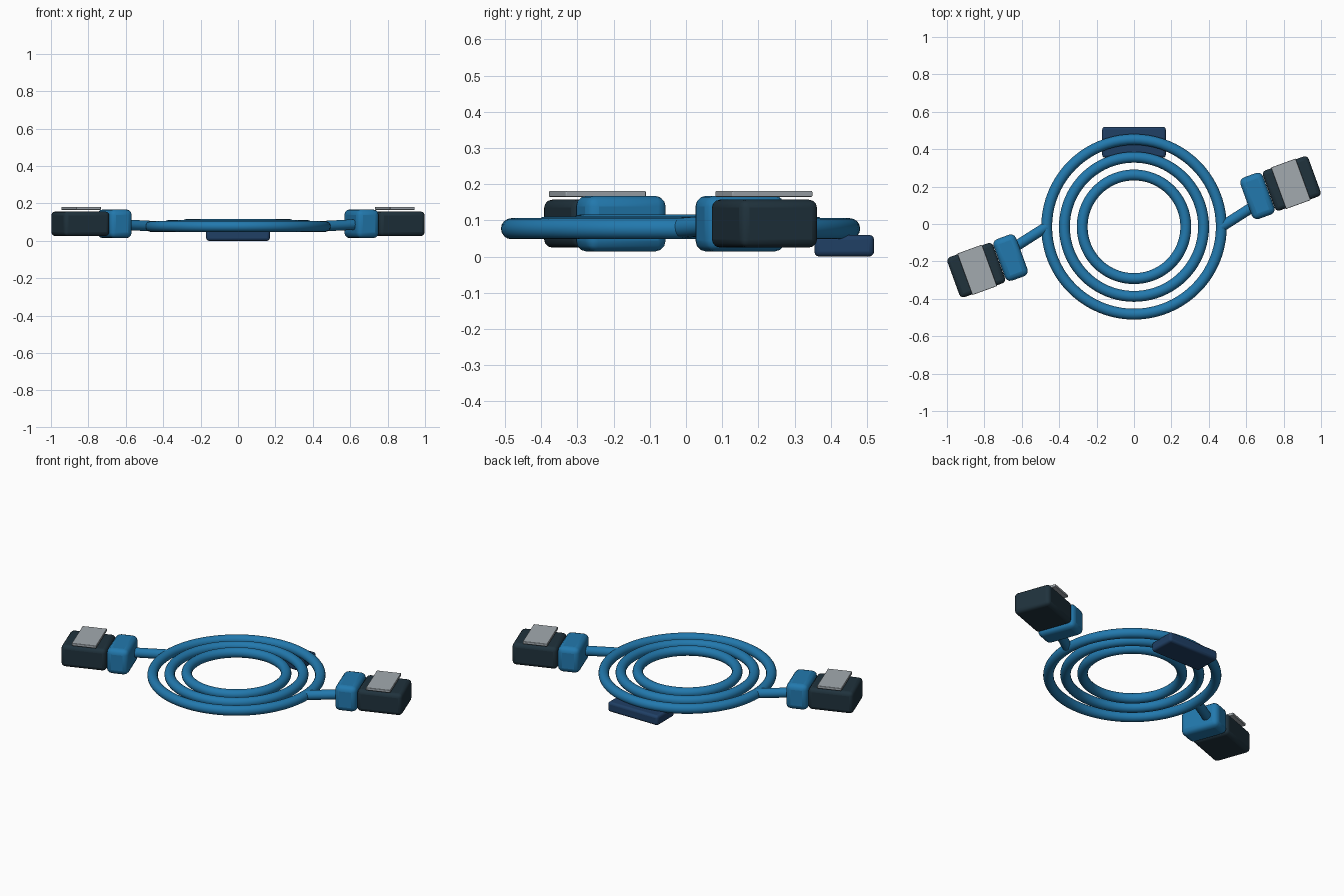
import bpy
from math import radians, cos, sin, pi
from mathutils import Vector, Matrix

cube = bpy.data.objects.get("Cube")
if cube:
    bpy.data.objects.remove(cube, do_unlink=True)


def material(name, rgb):
    m = bpy.data.materials.new(name)
    m.use_nodes = True
    m.diffuse_color = (*rgb, 1)
    bsdf = m.node_tree.nodes["Principled BSDF"]
    bsdf.inputs["Base Color"].default_value = (*rgb, 1)
    bsdf.inputs["Roughness"].default_value = 0.6
    return m


BLUE = material("cable blue", (0.016, 0.19, 0.42))
NAVY = material("clip navy", (0.014, 0.05, 0.13))
DARK = material("housing charcoal", (0.014, 0.032, 0.046))
STEEL = material("contact grey", (0.36, 0.40, 0.43))
CENTRE_Y = -0.015
TUBE = 0.029


def finish(name, mat):
    ob = bpy.context.object
    ob.name = name
    ob.data.materials.append(mat)
    bpy.ops.object.shade_smooth_by_angle(angle=radians(40))
    return ob


def box(name, centre, size, mat, bevel, angle=0.0):
    """Rounded box with its size applied, so the bevel stays even."""
    bpy.ops.mesh.primitive_cube_add(size=1, location=centre, rotation=(0, 0, angle))
    ob = bpy.context.object
    ob.data.transform(Matrix.Diagonal((*size, 1)))
    mod = ob.modifiers.new("rounded edges", "BEVEL")
    mod.width = bevel
    mod.segments = 3
    return finish(name, mat)


def tube(name, start, end, radius, mat):
    a, b = Vector(start), Vector(end)
    bpy.ops.mesh.primitive_cylinder_add(vertices=20, radius=radius, depth=(b - a).length,
                                        location=(a + b) / 2)
    bpy.context.object.rotation_euler = (b - a).to_track_quat("Z", "Y").to_euler()
    return finish(name, mat)


# Coiled cable: three nested loops, rising slightly inwards
for i, label in enumerate(("outer", "middle", "inner")):
    bpy.ops.mesh.primitive_torus_add(
        major_radius=0.467 - 0.095 * i, minor_radius=TUBE,
        major_segments=80, minor_segments=16,
        location=(0, CENTRE_Y, 0.077 + 0.005 * i))
    finish(label + "_coil", BLUE)

# Clip under the back of the coil
box("coil_clip", (0, 0.437, 0.03), (0.34, 0.165, 0.06), NAVY, 0.014)

# Two plugs, one turned half way round from the other
for side, turn in (("left", 0.0), ("right", pi)):
    spin = Matrix.Translation((0, CENTRE_Y, 0)) @ Matrix.Rotation(turn, 4, "Z")
    tilt = radians(20)
    axis = Vector((cos(tilt), sin(tilt), 0))
    grip = Vector((0.66, 0.165, 0))

    def along(distance, z):
        return spin @ (grip + axis * distance + Vector((0, 0, z)))

    tube(side + "_cable_lead", spin @ Vector((0.467, 0, 0.079)),
         spin @ Vector((0.645, 0.113, 0.088)), TUBE - 0.001, BLUE)
    box(side + "_plug_grip", along(0, 0.091), (0.128, 0.236, 0.154), BLUE, 0.03, tilt + turn)
    box(side + "_plug_housing", along(0.195, 0.091), (0.26, 0.228, 0.132), DARK, 0.022, tilt + turn)
    box(side + "_contact_plate", along(0.19, 0.173), (0.14, 0.236, 0.016), STEEL, 0.003, tilt + turn)
